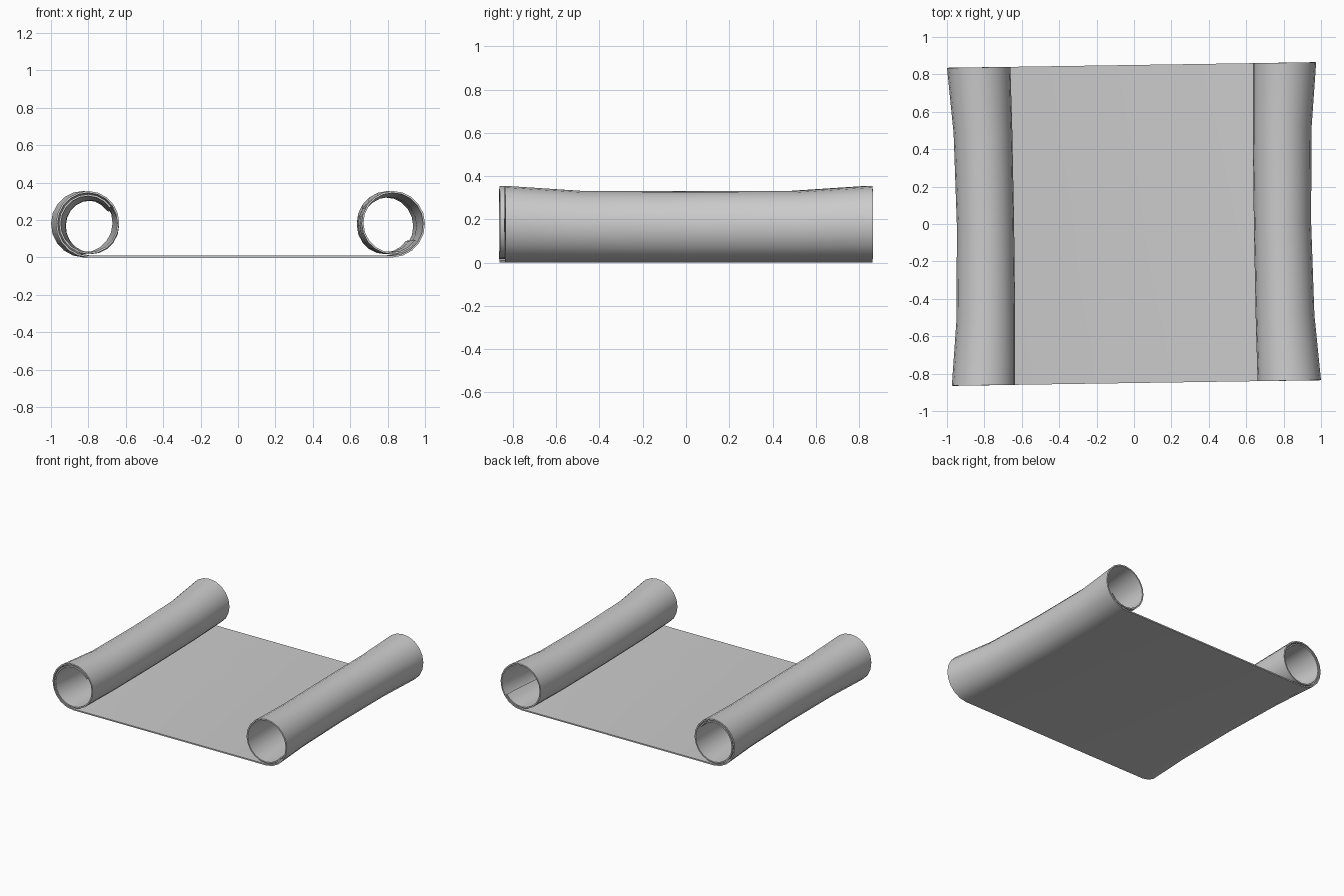
import bpy, bmesh
from math import sin, cos, radians
from mathutils import Matrix

if "Cube" in bpy.data.objects:
    bpy.data.objects.remove(bpy.data.objects["Cube"])

THICK = 0.010
# stations along the roll: y, roll height, outer x, inner x
STATIONS = [(-0.85, 0.355, 0.987, 0.648),
            (-0.50, 0.332, 0.957, 0.643),
            (0.00, 0.330, 0.947, 0.641),
            (0.50, 0.332, 0.957, 0.643),
            (0.85, 0.355, 0.987, 0.648)]


def spiral(side, turn_deg, pitch, height, x_out, x_in):
    """Points from the flat sheet up and around into the roll."""
    h = THICK / 2
    height, x_out, x_in = height - 2 * h, x_out - h, x_in + h
    r0 = (height + pitch / 2) / 2
    stretch = (x_out - x_in) / (2 * r0 - pitch)
    cx = x_out - stretch * (r0 - pitch / 4)
    steps = round(turn_deg / 18)
    pts = []
    for i in range(steps + 1):
        a = turn_deg * i / steps
        r = r0 - pitch * a / 360
        pts.append((side * (cx + stretch * r * sin(radians(a))),
                    h + r0 - r * cos(radians(a))))
    return pts


# one continuous sheet, rolled at both ends
bm = bmesh.new()
rows = []
for y, height, x_out, x_in in STATIONS:
    left = spiral(-1, 594, 0.017, height, x_out, x_in)
    right = spiral(1, 414, 0.017, height, x_out, x_in)
    rows.append([bm.verts.new((x, y, z)) for x, z in left[::-1] + right])
for a, b in zip(rows, rows[1:]):
    for i in range(len(a) - 1):
        bm.faces.new((a[i], a[i + 1], b[i + 1], b[i]))

# the scroll lies slightly turned
bm.transform(Matrix.Rotation(radians(0.87), 4, 'Z'))
mesh = bpy.data.meshes.new("scroll_sheet")
bm.to_mesh(mesh)
bm.free()
sheet = bpy.data.objects.new("scroll_sheet", mesh)
bpy.context.collection.objects.link(sheet)

# paper thickness
mod = sheet.modifiers.new("thickness", 'SOLIDIFY')
mod.thickness = THICK
mod.offset = 0
bpy.context.view_layer.objects.active = sheet
sheet.select_set(True)
bpy.ops.object.modifier_apply(modifier=mod.name)
bpy.ops.object.shade_smooth_by_angle(angle=radians(40))
